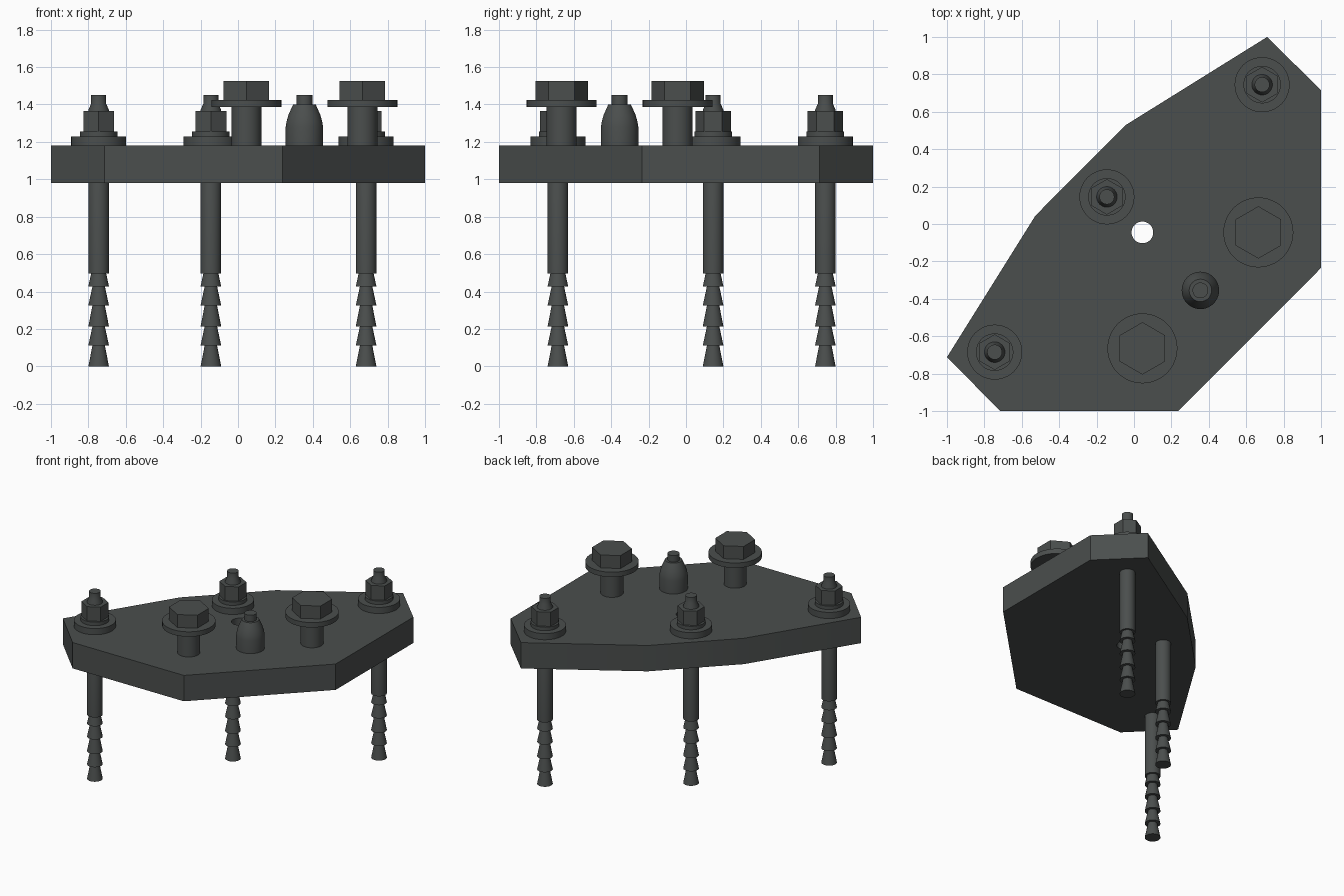
import bpy
import bmesh
from math import cos, sin, tau, radians

cube = bpy.data.objects.get("Cube")
if cube:
    bpy.data.objects.remove(cube)

steel = bpy.data.materials.new("dark grey steel")
steel.use_nodes = True
colour = (0.07, 0.077, 0.075, 1)
steel.diffuse_color = colour
steel.node_tree.nodes["Principled BSDF"].inputs["Base Color"].default_value = colour


def finish(name, bm, location=(0, 0, 0)):
    bmesh.ops.recalc_face_normals(bm, faces=bm.faces)
    mesh = bpy.data.meshes.new(name)
    bm.to_mesh(mesh)
    bm.free()
    mesh.materials.append(steel)
    obj = bpy.data.objects.new(name, mesh)
    obj.location = location
    bpy.context.collection.objects.link(obj)
    bpy.ops.object.select_all(action="DESELECT")
    obj.select_set(True)
    bpy.context.view_layer.objects.active = obj
    bpy.ops.object.shade_smooth_by_angle(angle=radians(30))
    return obj


def ring(bm, radius, z, sides, centre=(0, 0)):
    """Ring of vertices with a corner pointing along y."""
    return [bm.verts.new((centre[0] + radius * sin(tau * i / sides),
                          centre[1] + radius * cos(tau * i / sides), z))
            for i in range(sides)]


def turned(name, profile, x, y, sides=32):
    """Closed solid turned from (radius, height) pairs, bottom to top."""
    bm = bmesh.new()
    rings = [ring(bm, r, z, sides) for r, z in profile]
    for low, high in zip(rings, rings[1:]):
        for i in range(sides):
            j = (i + 1) % sides
            bm.faces.new((low[i], low[j], high[j], high[i]))
    bm.faces.new(rings[0])
    bm.faces.new(rings[-1])
    return finish(name, bm, (x, y, 0))


def disc(name, radius, bottom, top, x, y, sides=48):
    return turned(name, [(radius, bottom), (radius, top)], x, y, sides)


# Base plate: eight-sided outline with a round through hole
BOTTOM, TOP = 0.98, 1.18
outline = [(0.712, 1), (1, 0.715), (1, -0.235), (0.237, -1),
           (-0.715, -1), (-1, -0.712), (-0.527, 0.045), (-0.043, 0.53)]
bm = bmesh.new()
loops = [[bm.verts.new((x, y, BOTTOM)) for x, y in outline],
         ring(bm, 0.058, BOTTOM, 32, (0.045, -0.045))]
edges = [bm.edges.new((loop[i - 1], loop[i])) for loop in loops for i in range(len(loop))]
bmesh.ops.triangle_fill(bm, edges=edges, use_beauty=True)
extruded = bmesh.ops.extrude_face_region(bm, geom=bm.faces[:], use_keep_orig=True)
top_verts = [v for v in extruded["geom"] if isinstance(v, bmesh.types.BMVert)]
bmesh.ops.translate(bm, verts=top_verts, vec=(0, 0, TOP - BOTTOM))
finish("base_plate", bm)

# Anchor rods: barbed foot, plain shank and tapered tip, with washers and nut
ROD, NECK = 0.055, 0.033
steps = [0, 0.112, 0.214, 0.326, 0.428]
rod_profile = []
for low, high in zip(steps, steps[1:]):
    rod_profile += [(ROD, low), (NECK, high)]
rod_profile += [(ROD, steps[-1]), (0.04, 0.497), (ROD, 0.497),
                (ROD, 1.37), (0.04, 1.405), (0.04, 1.45)]
anchors = {"back": (0.685, 0.745), "middle": (-0.145, 0.145), "front": (-0.745, -0.685)}
for place, (x, y) in anchors.items():
    turned(place + "_anchor_rod", rod_profile, x, y)
    disc(place + "_anchor_washer", 0.147, TOP, 1.228, x, y)
    disc(place + "_nut_collar", 0.1, 1.228, 1.255, x, y)
    disc(place + "_nut", 0.095, 1.255, 1.365, x, y, sides=6)

# Raised hex bolts
for side, (x, y) in {"left": (0.665, -0.045), "right": (0.045, -0.665)}.items():
    disc(side + "_bolt_shank", 0.08, TOP, 1.39, x, y)
    disc(side + "_bolt_washer", 0.187, 1.387, 1.425, x, y)
    disc(side + "_bolt_head", 0.14, 1.425, 1.525, x, y, sides=6)

# Locating pin with a rounded shoulder
turned("locating_pin", [(0.1, TOP), (0.1, 1.28), (0.095, 1.31), (0.085, 1.345),
                        (0.065, 1.39), (0.06, 1.4), (0.042, 1.4), (0.042, 1.45)],
       0.355, -0.355, sides=40)
